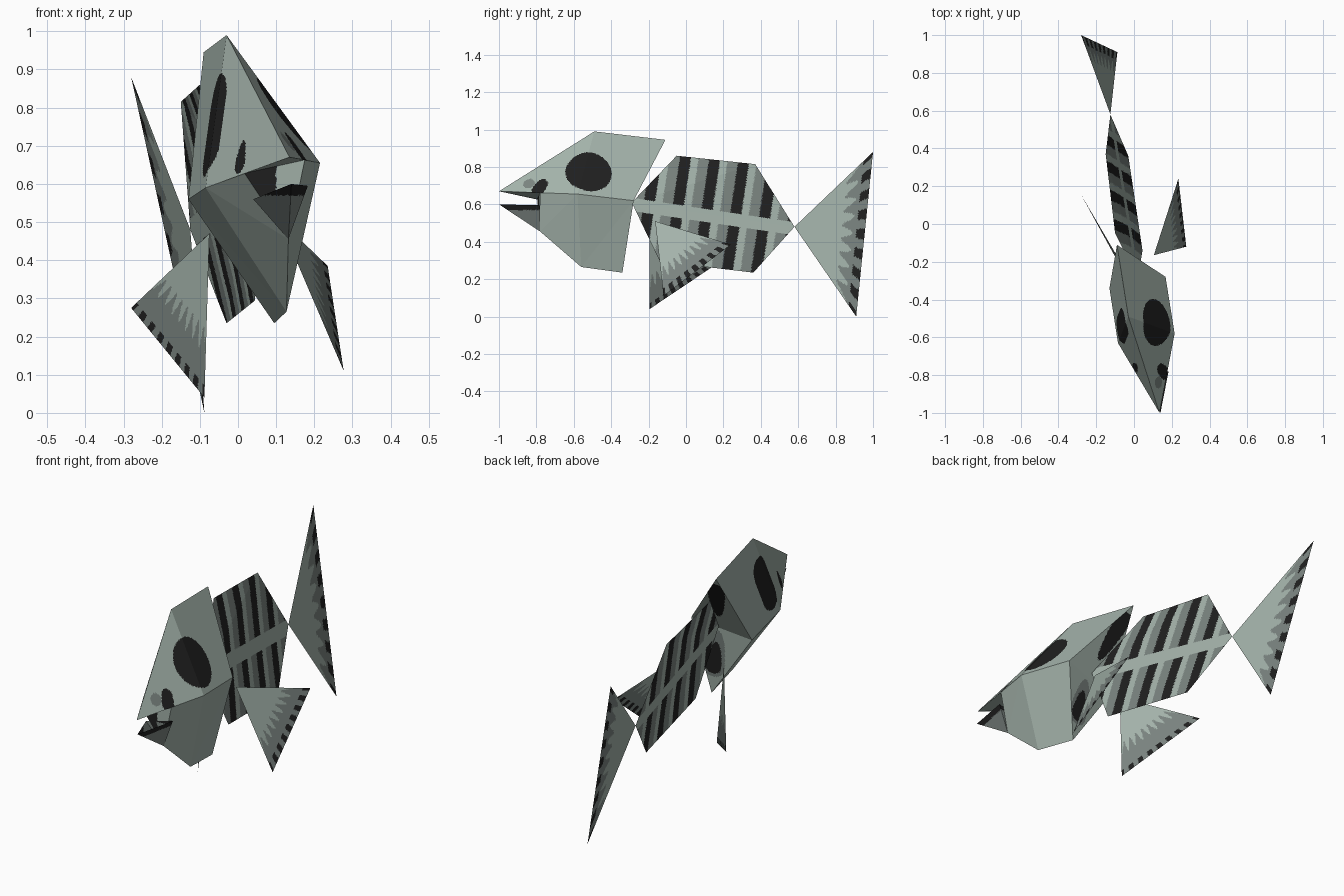
import bpy, bmesh, math
from mathutils import Vector as V

if "Cube" in bpy.data.objects:
    bpy.data.objects.remove(bpy.data.objects["Cube"])


def material(name, rgb):
    m = bpy.data.materials.new(name)
    m.diffuse_color = (*rgb, 1)
    m.use_nodes = True
    m.node_tree.nodes["Principled BSDF"].inputs["Base Color"].default_value = m.diffuse_color
    return m


MATS = [material("pale sage", (0.37, 0.45, 0.405)),
        material("mid grey", (0.195, 0.23, 0.215)),
        material("near black", (0.014, 0.014, 0.014))]
SAGE, GREY, BLACK = 0, 1, 2


def part(name, polygons, rule=None, n=44):
    """Flat polygons, cut into small facets so a rule can paint the markings."""
    bm = bmesh.new()
    for poly in polygons:
        for k in range(1, len(poly) - 1):
            a, b, c = V(poly[0]), V(poly[k]), V(poly[k + 1])
            m = n if rule else 1
            grid = [[bm.verts.new(a + (b - a) * ((i - j) / m) + (c - a) * (j / m))
                     for j in range(i + 1)] for i in range(m + 1)]
            for i in range(m):
                for j in range(i + 1):
                    tris = [(grid[i][j], grid[i + 1][j], grid[i + 1][j + 1])]
                    if j < i:
                        tris.append((grid[i][j], grid[i + 1][j + 1], grid[i][j + 1]))
                    for t in tris:
                        f = bm.faces.new(t)
                        if rule:
                            f.material_index = rule(f.calc_center_median())
    bmesh.ops.remove_doubles(bm, verts=bm.verts, dist=1e-5)
    bmesh.ops.recalc_face_normals(bm, faces=bm.faces)
    me = bpy.data.meshes.new(name)
    bm.to_mesh(me)
    bm.free()
    for m in MATS:
        me.materials.append(m)
    ob = bpy.data.objects.new(name, me)
    bpy.context.collection.objects.link(ob)
    return ob


def seg_dist(p, a, b):
    a, b = V(a), V(b)
    t = max(0, min(1, (p - a).dot(b - a) / (b - a).length_squared))
    return (p - a - (b - a) * t).length


# Head corners
crown, nape = (-.03, -.49, .99), (-.09, -.11, .945)
cheek_r, cheek_l = (.215, -.58, .655), (-.085, -.63, .59)
gill_r, gill_l = (.167, -.28, .62), (-.13, -.34, .56)
chin, throat = (.127, -.56, .265), (.095, -.34, .235)
snout, jaw_base = (.135, -1.0, .67), (.132, -.78, .455)
mouth_r, mouth_l = (.175, -.78, .663), (.017, -.795, .628)
lip_r, lip_l, lip_tip = (.183, -.78, .595), (.04, -.79, .56), (.14, -1.0, .6)


# Head top: eye spots and nostril marks
def head_paint(p):
    if (p - V((.12, -.52, .775))).length < .125:
        return BLACK
    if seg_dist(p, (-.07, -.52, .82), (-.065, -.56, .69)) < .075:
        return BLACK
    if seg_dist(p, (.01, -.76, .65), (.04, -.73, .71)) < .026:
        return BLACK
    if seg_dist(p, (.165, -.79, .68), (.155, -.77, .72)) < .035:
        return BLACK
    if seg_dist(p, (.10, -.82, .70), (.13, -.84, .71)) < .03:
        return GREY
    return SAGE


part("head_top", [(crown, cheek_l, snout), (crown, snout, cheek_r),
                  (crown, cheek_r, gill_r, nape),
                  (crown, nape, gill_l, cheek_l)], head_paint, 60)

# Head bottom and roof of the mouth
part("head_bottom", [(cheek_r, mouth_r, jaw_base, chin), (gill_r, cheek_r, chin, throat),
                     (cheek_l, mouth_l, jaw_base, chin), (gill_l, cheek_l, chin, throat),
                     (mouth_l, mouth_r, snout)])


# Back of the head, folded along the gill line
def back_paint(p):
    d = seg_dist(p, (-.06, -.15, .87), (.075, -.31, .38))
    return BLACK if d < .045 else GREY if d < .06 and p.z < .6 else SAGE


part("head_back", [(nape, gill_r, gill_l), (gill_l, gill_r, throat)], back_paint)

# Mouth interior and lower jaw
part("mouth_back", [(mouth_l, mouth_r, jaw_base)],
     lambda p: BLACK if p.x < .1 else SAGE, 24)
part("lower_jaw", [(lip_tip, lip_l, jaw_base), (lip_tip, lip_r, jaw_base),
                   (lip_l, lip_r, jaw_base)],
     lambda p: BLACK if p.z > .57 else GREY, 24)


# Body plate with two rows of slanted double stripes
def body_paint(p):
    axis = p.z - (.61 - .15 * (p.y + .29))
    if -.045 < axis < .025:
        return SAGE
    u = ((p.y - .15 * (p.z - .6) + .07) / .157) % 1
    return BLACK if u < .38 else GREY if u > .64 else SAGE


tail_root = (-.125, .58, .48)
part("body", [((.02, -.29, .61), (-.10, -.05, .86), (-.15, .37, .815),
               tail_root, (-.03, .36, .235), (.045, -.14, .295))], body_paint, 80)


# Tail and side fins: scalloped grey border with black dots
def fin(name, root, tip_a, tip_b, waves, inner, outer, n=70):
    r, a, b = V(root), V(tip_a), V(tip_b)
    normal = (a - r).cross(b - r)
    nn = normal.length_squared

    def paint(p):
        wa = (p - r).cross(b - r).dot(normal) / nn
        wb = (a - r).cross(p - r).dot(normal) / nn
        t = wa + wb                      # 0 at the root, 1 at the outer edge
        wave = math.cos(2 * math.pi * waves * (wb / max(t, 1e-6)))
        if t > outer and wave > 0:
            return BLACK
        return GREY if t > inner + .08 * wave else SAGE

    part(name, [(root, tip_a, tip_b)], paint, n)


fin("tail_fin", tail_root, (-.28, 1.0, .88), (-.088, .91, 0), 8, .75, .88)
fin("right_fin", (.105, -.165, .51), (.235, .24, .385), (.277, -.12, .11), 8, .70, .90)
fin("left_fin", (-.075, -.195, .47), (-.28, .155, .275), (-.088, -.195, .04), 8, .66, .93)
